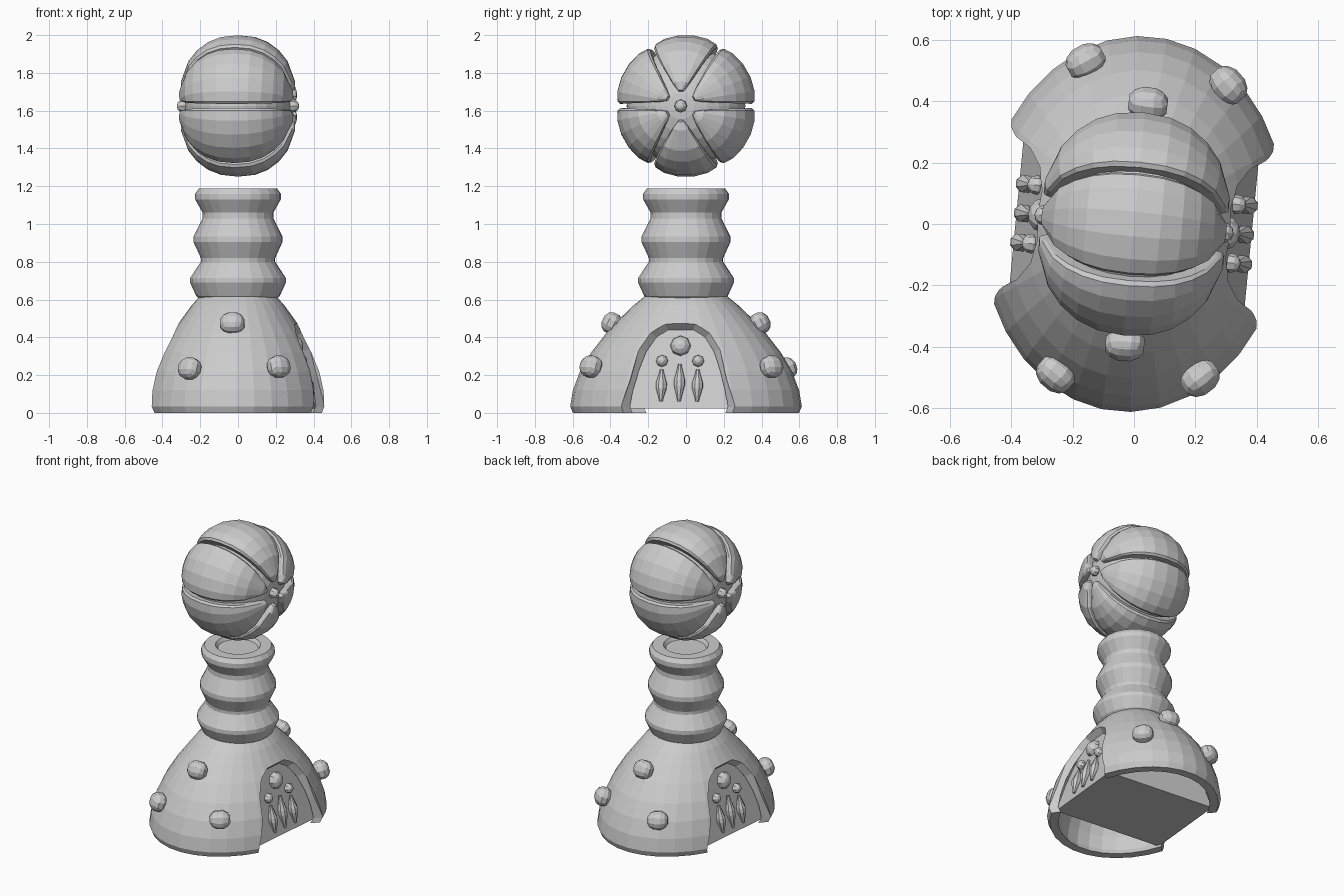
import bpy, bmesh
from math import sin, cos, pi, radians, asin, copysign
from mathutils import Matrix, Vector

if "Cube" in bpy.data.objects:
    bpy.data.objects.remove(bpy.data.objects["Cube"])

TURN = Matrix.Rotation(radians(-5.5), 4, 'Z')   # whole model is turned slightly


def finish(bm, name):
    bmesh.ops.recalc_face_normals(bm, faces=bm.faces)
    bm.transform(TURN)
    me = bpy.data.meshes.new(name)
    bm.to_mesh(me)
    bm.free()
    ob = bpy.data.objects.new(name, me)
    bpy.context.collection.objects.link(ob)
    return ob


def loft_into(bm, rings):
    """Bridge closed rings of points and cap both ends."""
    vs = [[bm.verts.new(p) for p in r] for r in rings]
    n = len(vs[0])
    for a, b in zip(vs, vs[1:]):
        for i in range(n):
            j = (i + 1) % n
            bm.faces.new((a[i], a[j], b[j], b[i]))
    bm.faces.new(vs[0][::-1])
    bm.faces.new(vs[-1])


def loft(name, rings):
    bm = bmesh.new()
    loft_into(bm, rings)
    return finish(bm, name)


def ellipse(z, rx, ry, n):
    return [(rx * cos(2 * pi * (i + .5) / n), ry * sin(2 * pi * (i + .5) / n), z) for i in range(n)]


def knob(name, pos, size, normal, blocky=False):
    """Low-poly ball (or rounded cube) whose last axis points along the normal."""
    bm = bmesh.new()
    if blocky:
        bmesh.ops.create_cube(bm, size=2)
        bmesh.ops.subdivide_edges(bm, edges=bm.edges[:], cuts=2, use_grid_fill=True)
        for v in bm.verts:
            v.co.normalize()
    else:
        bmesh.ops.create_uvsphere(bm, u_segments=8, v_segments=6, radius=1)
    rot = Vector(normal).to_track_quat('Z', 'Y').to_matrix().to_4x4()
    bm.transform(Matrix.Translation(pos) @ rot @ Matrix.Diagonal((*size, 1)))
    return finish(bm, name)


# Domed base: hollow oval shell
DOME = [(0, .478, .60), (.035, .495, .614), (.12, .482, .60), (.22, .455, .562), (.32, .412, .503),
        (.42, .352, .425), (.51, .288, .34), (.57, .245, .277), (.62, .20, .215)]
T = .055
inner = [(z - (.04 if z > .5 else 0), rx - T, ry - T) for z, rx, ry in DOME]
base = loft("base_dome", [ellipse(*r, 32) for r in inner[::-1] + DOME])

# Arched openings in the two sides, with a chamfered rim
IN = [(.25, -.05), (.24, .03), (.195, .18), (.16, .32), (.125, .395), (.065, .437)]
OUT = [(.34, -.05), (.305, .03), (.255, .18), (.215, .34), (.17, .435), (.09, .487)]


def arch(side, pts, depth):
    full = pts + [(-y, z) for y, z in pts[::-1]]
    return [(side * (.43 - .23 * z + depth), y, z) for y, z in full]


for s in (-1, 1):
    cutter = loft("arch_cutter", [arch(s, IN, -.2), arch(s, IN, -.055), arch(s, OUT, .01), arch(s, OUT, .2)])
    cutter.hide_render = True
    mod = base.modifiers.new("arch", 'BOOLEAN')
    mod.operation, mod.solver, mod.object = 'DIFFERENCE', 'EXACT', cutter
    bpy.context.view_layer.objects.active = base
    bpy.ops.object.modifier_apply(modifier=mod.name)
    bpy.data.objects.remove(cutter)

# Inner body closing the arches


def rect(x, y, z):
    return [(-x, -y, z), (x, -y, z), (x, y, z), (-x, y, z)]


loft("inner_body", [rect(.385, .29, .022), rect(.34, .25, .2), rect(.27, .14, .47)])

# Arch ornaments: balls and spindles
for s in (-1, 1):
    knob("arch_ball_large", (s * .302, 0, .355), (.055, .055, .045), (s, 0, .2))
    for y in (-.096, 0, .096):
        if y:
            knob("arch_ball_small", (s * .327, y, .275), (.032, .032, .032), (s, 0, .2))
        h, zc = (.085, .145) if y else (.1, .16)
        rings = []
        for t, r in ((-1, .009), (-.75, .014), (-.15, .03), (.15, .03), (.75, .014), (1, .009)):
            z = zc + t * h
            xc = s * (.397 - .22 * z)
            rings.append([(xc + p[0], y + p[1], z) for p in ellipse(z, r, r, 8)])
        loft("arch_spindle", rings)

# Studs on the front and back of the dome
for s in (-1, 1):
    for x, y, z in ((.008, .395, .475), (-.208, .513, .235), (.263, .48, .245)):
        knob("base_stud", (x, s * y, z), (.07, .062, .055), (x * 1.7, s * y, .2), True)

# Ringed neck with a shallow recess on top
NECK = [(.60, .20), (.62, .222), (.69, .254), (.715, .253), (.80, .197), (.82, .197), (.905, .236),
        (.935, .235), (1.03, .188), (1.06, .187), (1.13, .227), (1.16, .227), (1.187, .208),
        (1.187, .14), (1.165, .125)]
loft("neck", [ellipse(z, r, r, 24) for z, r in NECK])

# Head: six lobes around a sideways axis, over a smaller core
CZ, RX, R = 1.625, .327, .376


def head_pt(theta, phi, k):
    c = cos(theta)
    x = RX * k * copysign(abs(c) ** .87, c)
    return (x, R * k * sin(theta) * cos(phi), CZ + R * k * sin(theta) * sin(phi))


bm = bmesh.new()
N, TIP = 12, .24
for lobe in range(6):
    mid = radians(30 + 60 * lobe)
    rings = []
    for i in range(N + 1):
        th = TIP + (pi - 2 * TIP) * i / N
        e = min(i, N - i)
        if e == 1:
            th += -.1 if i == 1 else .1
        half = radians(30) - asin((.012 + .008 * cos(th) ** 2) / (R * sin(th)))
        half *= (.5, .9, 1)[min(e, 2)]
        tip = (.95, .98, 1)[min(e, 2)]
        prof = [(-.94, .80), (-1, .935), (-.93, .968), (-.64, .992), (-.22, 1)]
        prof += [(-v, k) for v, k in prof[::-1]]
        rings.append([head_pt(th, mid + v * half, k * (tip if k > .9 else 1)) for v, k in prof])
    loft_into(bm, rings)
finish(bm, "head_lobes")

bm = bmesh.new()
bmesh.ops.create_uvsphere(bm, u_segments=24, v_segments=14, radius=1)
bm.transform(Matrix.Translation((0, 0, CZ)) @ Matrix.Diagonal((RX * .86, R * .84, R * .84, 1))
             @ Matrix.Rotation(pi / 2, 4, 'Y'))
finish(bm, "head_core")
for s in (-1, 1):
    knob("head_pole_ball", (s * .292, 0, CZ), (.034, .034, .034), (s, 0, 0))
